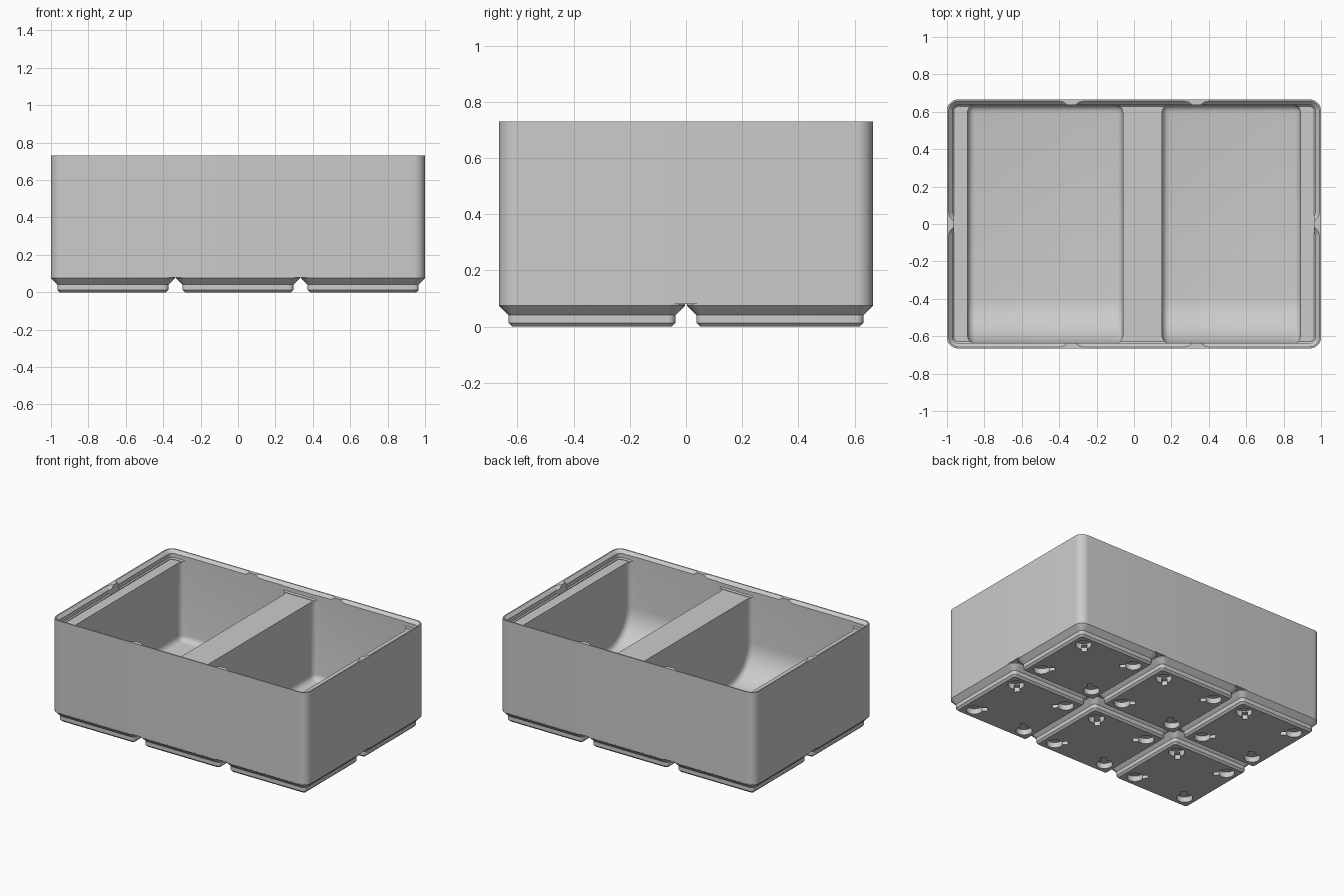
import bpy, bmesh, math
from mathutils import Matrix

if "Cube" in bpy.data.objects:
    bpy.data.objects.remove(bpy.data.objects["Cube"])

HX, HY, CORNER = 1.0, 0.665, 0.06
PITCH, CELL = 0.669, 0.331          # foot spacing and half width
BASE, DECK, RIM = 0.08, 0.669, 0.73
CELLS = [(i * PITCH, j * PITCH) for i in (-1, 0, 1) for j in (-0.5, 0.5)]

grey = bpy.data.materials.new("plain_grey")
grey.use_nodes = True
grey.diffuse_color = (0.6, 0.6, 0.6, 1)
grey.node_tree.nodes["Principled BSDF"].inputs["Base Color"].default_value = (0.6, 0.6, 0.6, 1)


def make(name, bm):
    bmesh.ops.recalc_face_normals(bm, faces=bm.faces)
    mesh = bpy.data.meshes.new(name)
    bm.to_mesh(mesh)
    bm.free()
    mesh.materials.append(grey)
    ob = bpy.data.objects.new(name, mesh)
    bpy.context.collection.objects.link(ob)
    return ob


def outline(hx, hy, r, steps=8):
    pts = []
    for k, (sx, sy) in enumerate([(1, 1), (-1, 1), (-1, -1), (1, -1)]):
        for s in range(steps + 1):
            a = math.pi / 2 * (k + s / steps)
            pts.append((sx * (hx - r) + r * math.cos(a), sy * (hy - r) + r * math.sin(a)))
    return pts


def loft(name, hx, hy, levels, at=(0, 0)):
    """Stack rounded rectangles, one for each (inset, height)."""
    bm = bmesh.new()
    rings = []
    for inset, z in levels:
        pts = outline(hx - inset, hy - inset, max(CORNER - inset, 0.012))
        rings.append([bm.verts.new((x + at[0], y + at[1], z)) for x, y in pts])
    n = len(rings[0])
    for low, high in zip(rings, rings[1:]):
        for i in range(n):
            j = (i + 1) % n
            bm.faces.new((low[i], low[j], high[j], high[i]))
    bm.faces.new(rings[0][::-1])
    bm.faces.new(rings[-1])
    return make(name, bm)


def apply_modifier(ob, mod):
    bpy.context.view_layer.objects.active = ob
    bpy.ops.object.modifier_apply(modifier=mod.name)


def cut(ob, cutter):
    cutter.hide_render = True
    mod = ob.modifiers.new("cut", "BOOLEAN")
    mod.operation, mod.solver, mod.object = "DIFFERENCE", "EXACT", cutter
    apply_modifier(ob, mod)
    bpy.data.objects.remove(cutter)


def compartment(x0, x1, floor=0.112, depth=0.637, scoop=0.24, top=0.9):
    """Cutter with a curved scoop along the front and soft edges elsewhere."""
    profile = [(depth, floor), (depth, top), (-depth, top)]
    for s in range(13):
        a = math.pi + math.pi / 2 * s / 12
        profile.append((-depth + scoop + scoop * math.cos(a), floor + scoop + scoop * math.sin(a)))
    bm = bmesh.new()
    face = bm.faces.new([bm.verts.new((x0, y, z)) for y, z in profile])
    ext = bmesh.ops.extrude_face_region(bm, geom=[face])
    moved = [v for v in ext["geom"] if isinstance(v, bmesh.types.BMVert)]
    bmesh.ops.translate(bm, verts=moved, vec=(x1 - x0, 0, 0))
    ob = make("compartment_cutter", bm)
    mod = ob.modifiers.new("soft", "BEVEL")
    mod.width, mod.segments, mod.limit_method = 0.04, 5, "ANGLE"
    mod.angle_limit = math.radians(40)
    mod.use_clamp_overlap = False
    apply_modifier(ob, mod)
    return ob


def finish(ob):
    bpy.ops.object.select_all(action="DESELECT")
    ob.select_set(True)
    bpy.context.view_layer.objects.active = ob
    bpy.ops.object.shade_smooth_by_angle(angle=math.radians(30))


# Bin body with stepped stacking rim and two compartments
body = loft("bin_body", HX, HY, [(0, BASE), (0, RIM)])
cut(body, loft("rim_cutter", HX, HY, [(0.037, DECK), (0.037, 0.8)]))
pocket = [(0.041, DECK), (0.030, 0.680), (0.030, 0.709), (0.009, RIM), (0.004, RIM + 0.005)]
for cell in CELLS:
    cut(body, loft("pocket_cutter", CELL, CELL, pocket, cell))
for x0, x1 in ((-0.89, -0.06), (0.15, 0.89)):
    cut(body, compartment(x0, x1))
finish(body)

# Feet with four magnet holes, each with a release slot toward the centre
steps = [(0.047, 0), (0.034, 0.013), (0.034, 0.041), (0, 0.075), (0, BASE)]
for number, (cx, cy) in enumerate(CELLS, 1):
    foot = loft(f"foot_{number}", CELL, CELL, steps, (cx, cy))
    for k in range(4):
        turn = Matrix.Translation((cx, cy, 0)) @ Matrix.Rotation(math.pi / 4 + k * math.pi / 2, 4, "Z")
        reach = 0.207 * math.sqrt(2)
        hole = bmesh.new()
        bmesh.ops.create_cone(hole, cap_ends=True, segments=32, radius1=0.052, radius2=0.052,
                              depth=0.076, matrix=turn @ Matrix.Translation((reach, 0, 0)))
        cut(foot, make("hole_cutter", hole))
        slot = bmesh.new()
        bmesh.ops.create_cube(slot, size=1, matrix=turn @ Matrix.Translation((reach - 0.045, 0, 0))
                              @ Matrix.Diagonal((0.08, 0.036, 0.06, 1)))
        cut(foot, make("slot_cutter", slot))
    finish(foot)
